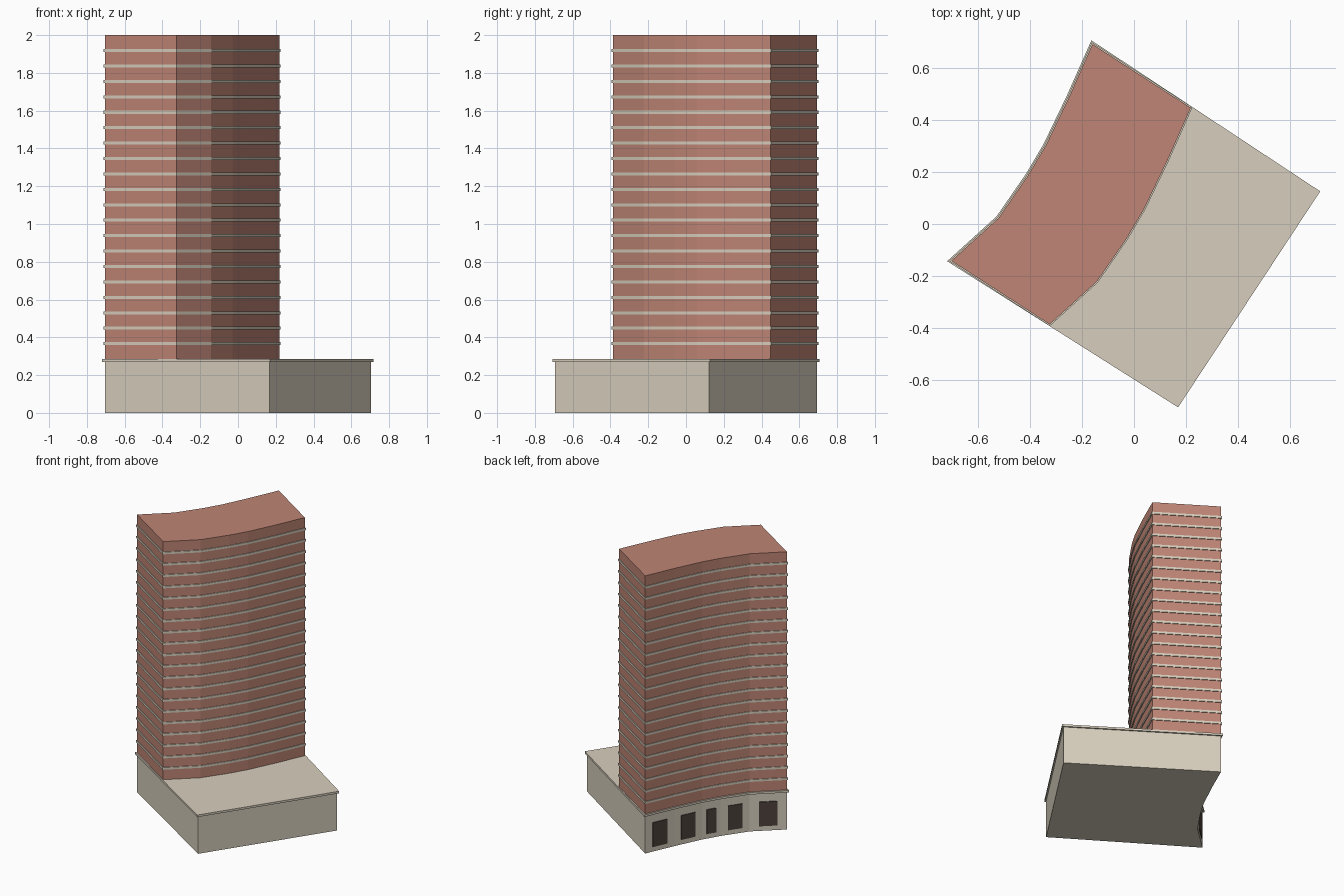
import bpy
import bmesh
from mathutils import Vector

cube = bpy.data.objects.get("Cube")
if cube:
    bpy.data.objects.remove(cube, do_unlink=True)


def material(name, rgb):
    m = bpy.data.materials.new(name)
    m.use_nodes = True
    m.diffuse_color = (*rgb, 1)
    m.node_tree.nodes["Principled BSDF"].inputs["Base Color"].default_value = (*rgb, 1)
    return m


STONE = material("pale_stone", (0.68, 0.62, 0.51))
BRICK = material("red_brick", (0.52, 0.235, 0.178))
GLASS = material("dark_glass", (0.075, 0.055, 0.045))


def offset(points, d):
    """Grow a clockwise outline outwards by d with mitred corners."""
    result = []
    for i, p in enumerate(points):
        a = (p - points[i - 1]).normalized()
        b = (points[(i + 1) % len(points)] - p).normalized()
        n1, n2 = Vector((-a.y, a.x)), Vector((-b.y, b.x))
        result.append(p + (n1 + n2) * d / (1 + n1.dot(n2)))
    return result


def prism(name, points, z0, z1, mat):
    """Extrude a plan outline from z0 to z1."""
    bm = bmesh.new()
    base = bm.faces.new([bm.verts.new((p.x, p.y, z0)) for p in points])
    top = bmesh.ops.extrude_face_region(bm, geom=[base])["geom"]
    bmesh.ops.translate(bm, vec=(0, 0, z1 - z0),
                        verts=[v for v in top if isinstance(v, bmesh.types.BMVert)])
    bmesh.ops.recalc_face_normals(bm, faces=bm.faces[:])
    mesh = bpy.data.meshes.new(name)
    bm.to_mesh(mesh)
    bm.free()
    mesh.materials.append(mat)
    ob = bpy.data.objects.new(name, mesh)
    bpy.context.collection.objects.link(ob)
    return ob


# Plan outlines, clockwise from the left end of the curved street facade
facade = [Vector(p) for p in ((-0.704, -0.142), (-0.522, 0.023), (-0.408, 0.188),
                              (-0.34, 0.303), (-0.25, 0.49), (-0.16, 0.693))]
depth = Vector((0.379, -0.245))
tower_plan = facade + [p + depth for p in reversed(facade)]
podium_plan = facade + [Vector((0.704, 0.123)), Vector((0.167, -0.693))]

PODIUM_TOP, ROOF, FLOORS = 0.285, 2.0, 21

# Podium and its cornice
prism("podium", podium_plan, 0, 0.272, STONE)
prism("podium_cornice", offset(podium_plan, 0.01), 0.27, PODIUM_TOP, STONE)

# Tower with a thin stone band at each floor
prism("tower", tower_plan, PODIUM_TOP - 0.005, ROOF, BRICK)
step = (ROOF - PODIUM_TOP) / FLOORS
band_plan = offset(tower_plan, 0.005)
for k in range(1, FLOORS):
    z = PODIUM_TOP + k * step
    prism(f"floor_band_{k}", band_plan, z - 0.008, z + 0.008, STONE)

# One dark window plate on each straight bay of the podium facade
for i, (a, b) in enumerate(zip(facade, facade[1:])):
    along = (b - a).normalized()
    out = Vector((-along.y, along.x)) * 0.006
    p, q = a.lerp(b, 0.25), a.lerp(b, 0.75)
    prism(f"podium_window_{i + 1}", [p - out * 0.3, p + out, q + out, q - out * 0.3],
          0.035, 0.21, GLASS)
